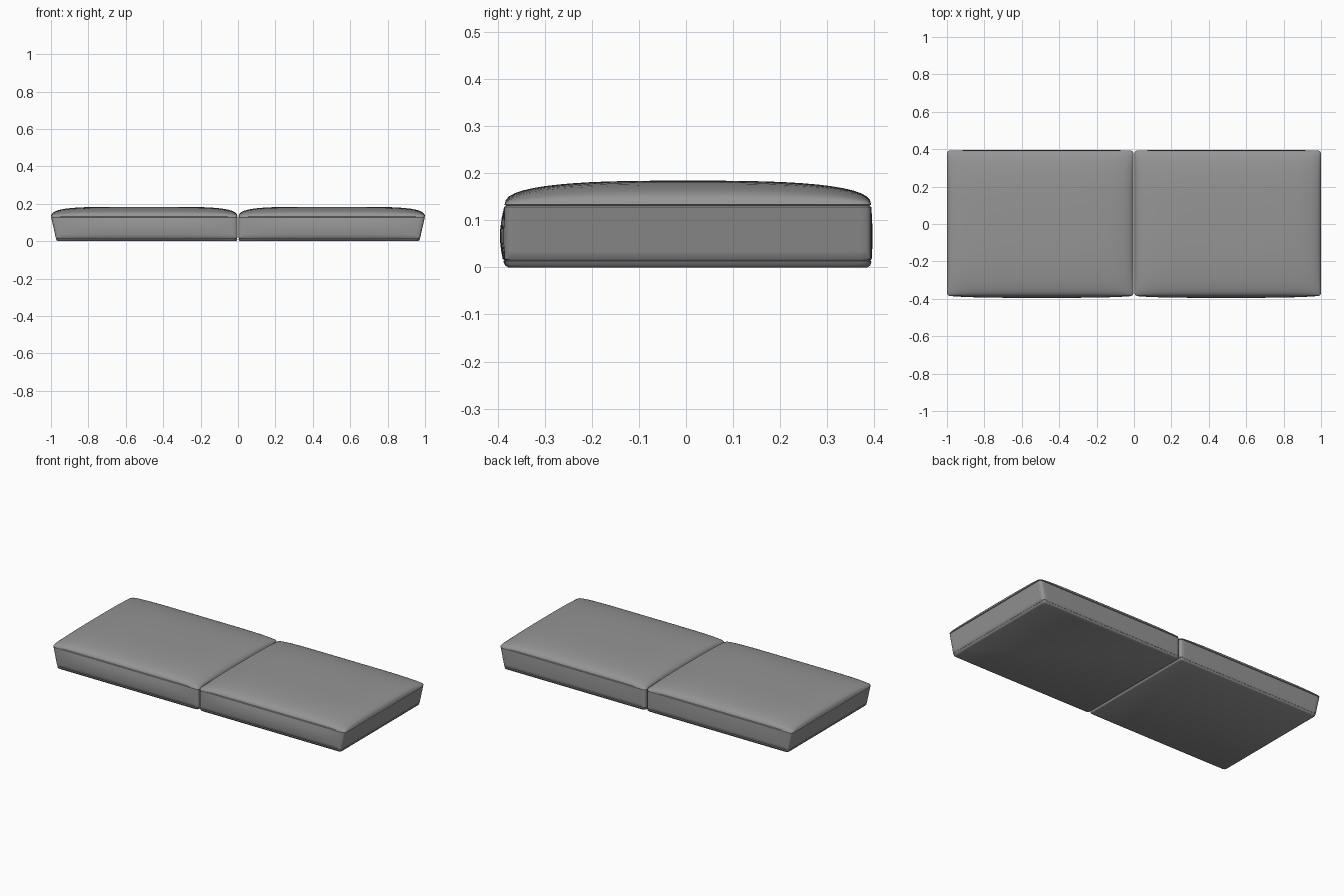
import bpy, bmesh, math

cube = bpy.data.objects.get("Cube")
if cube:
    bpy.data.objects.remove(cube, do_unlink=True)

fabric = bpy.data.materials.new("grey_fabric")
fabric.use_nodes = True
GREY = (0.3, 0.3, 0.3, 1)
fabric.diffuse_color = GREY
fabric.node_tree.nodes["Principled BSDF"].inputs["Base Color"].default_value = GREY

SEAM = 0.133      # height of the upper seam
CROWN = 0.051     # rise of the padded top
RADIUS = 0.016    # corner rounding in plan
N = 28


def place(u, v, z, inset, side):
    """Map a unit-square point to the cushion outline at height z."""
    t = min(z / SEAM, 1)
    x0, x1 = 0.003 + inset, 0.97 + 0.03 * t - inset
    swell = math.sin(math.pi * t) * (1 - u ** 4)
    y0, y1 = -0.385 - 0.01 * swell + inset, 0.393 + 0.003 * swell - inset
    x = x0 + (x1 - x0) * (u + 1) / 2
    y = y0 + (y1 - y0) * (v + 1) / 2
    # round the vertical corners by squeezing each corner square into a disc
    qx = min(max(x, x0 + RADIUS), x1 - RADIUS)
    qy = min(max(y, y0 + RADIUS), y1 - RADIUS)
    dx, dy = x - qx, y - qy
    if dx and dy:
        k = max(abs(dx), abs(dy)) / math.hypot(dx, dy)
        x, y = qx + dx * k, qy + dy * k
    return (side * x, y, z)


def cushion(name, side):
    bm = bmesh.new()
    steps = [math.sin(math.pi / 2 * (2 * i / N - 1)) for i in range(N + 1)]

    # padded top
    def crown(u, v):
        f = max(0, 1 - abs(u) ** 5) ** 0.4 * max(0, 1 - abs(v) ** 3) ** 0.4
        return SEAM + CROWN * f
    grid = [[bm.verts.new(place(u, v, crown(u, v), 0, side)) for v in steps] for u in steps]
    for i in range(N):
        for j in range(N):
            bm.faces.new((grid[i][j], grid[i + 1][j], grid[i + 1][j + 1], grid[i][j + 1]))

    # side walls with a stitched groove near the top and the bottom
    rim = ([(i, 0) for i in range(N)] + [(N, j) for j in range(N)]
           + [(i, N) for i in range(N, 0, -1)] + [(0, j) for j in range(N, 0, -1)])
    ring = [grid[i][j] for i, j in rim]
    levels = [(0.131, 0.004), (0.128, 0), (0.105, 0), (0.08, 0), (0.055, 0), (0.035, 0),
              (0.018, 0), (0.015, 0.003), (0.012, 0), (0.004, 0.002), (0, 0.008)]
    for z, inset in levels:
        lower = [bm.verts.new(place(steps[i], steps[j], z, inset, side)) for i, j in rim]
        for k in range(len(ring)):
            n = (k + 1) % len(ring)
            bm.faces.new((ring[k], lower[k], lower[n], ring[n]))
        ring = lower
    bm.faces.new(ring)   # flat underside

    bmesh.ops.recalc_face_normals(bm, faces=bm.faces)
    mesh = bpy.data.meshes.new(name)
    bm.to_mesh(mesh)
    bm.free()
    mesh.materials.append(fabric)
    obj = bpy.data.objects.new(name, mesh)
    bpy.context.collection.objects.link(obj)
    bpy.ops.object.select_all(action="DESELECT")
    obj.select_set(True)
    bpy.context.view_layer.objects.active = obj
    bpy.ops.object.shade_smooth_by_angle(angle=math.radians(45))


cushion("left_seat_cushion", 1)
cushion("right_seat_cushion", -1)
